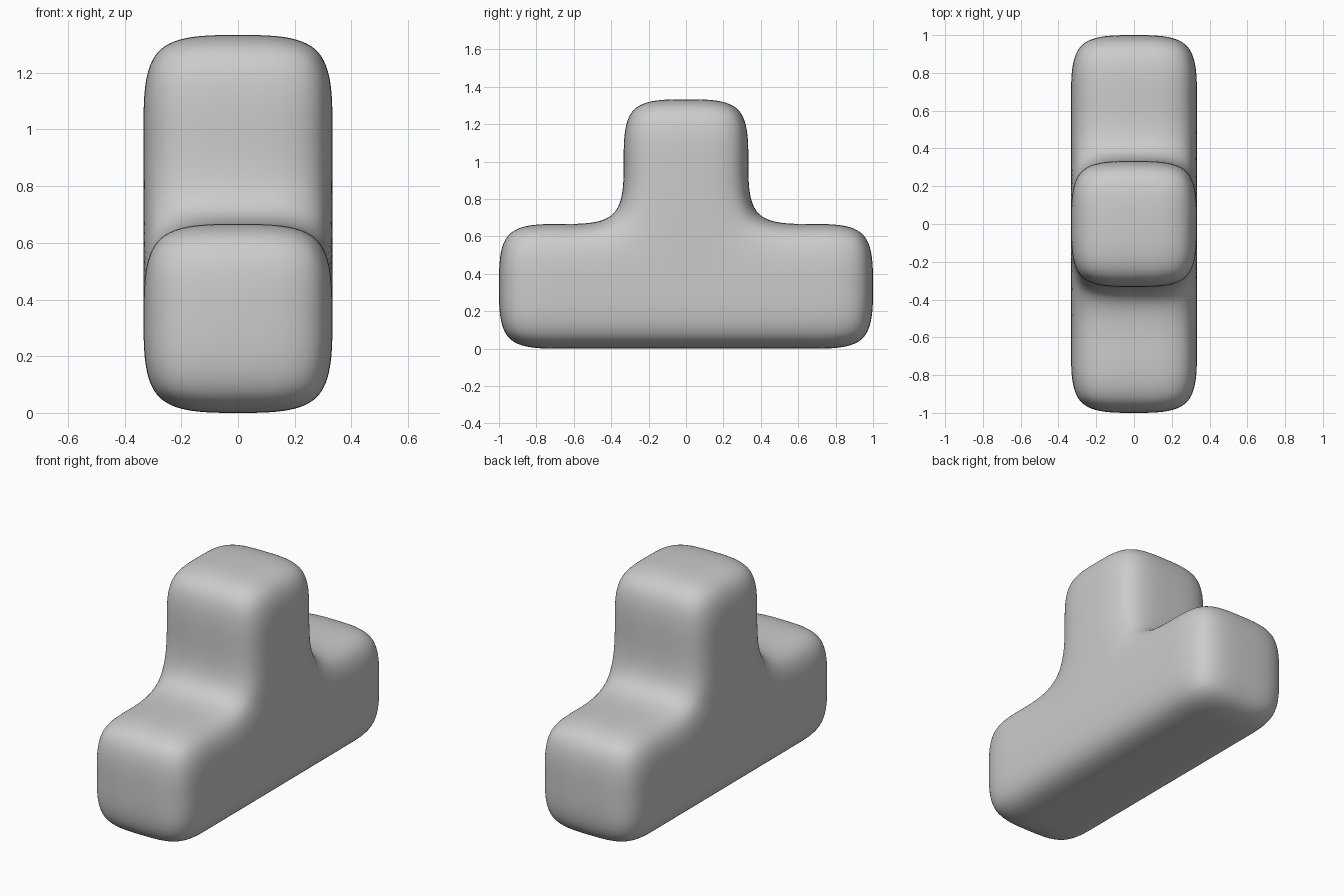
import bpy, bmesh
from mathutils import Vector

if "Cube" in bpy.data.objects:
    bpy.data.objects.remove(bpy.data.objects["Cube"])

CELL = 2 / 3  # edge length of one block cell

# Centre cell of the bottom row
bm = bmesh.new()
bmesh.ops.create_cube(bm, size=CELL)
bmesh.ops.translate(bm, verts=bm.verts, vec=(0, 0, CELL / 2))
bm.normal_update()

# Two arms and the upright stem, each one cell long
for direction in (Vector((0, -1, 0)), Vector((0, 1, 0)), Vector((0, 0, 1))):
    face = next(f for f in bm.faces if f.normal.dot(direction) > 0.9
                and f.calc_center_median().xy.length < CELL * 0.6)
    new = bmesh.ops.extrude_discrete_faces(bm, faces=[face])["faces"][0]
    bmesh.ops.translate(bm, verts=new.verts, vec=direction * CELL)
    bm.normal_update()

# Halve every cell so the rounding stays close to the edges
bmesh.ops.subdivide_edges(bm, edges=bm.edges[:], cuts=1, use_grid_fill=True)
bmesh.ops.recalc_face_normals(bm, faces=bm.faces[:])

mesh = bpy.data.meshes.new("rounded_t_block")
bm.to_mesh(mesh)
bm.free()
mesh.shade_smooth()
block = bpy.data.objects.new("rounded_t_block", mesh)
bpy.context.collection.objects.link(block)

# Rounded surface
sub = block.modifiers.new("rounding", 'SUBSURF')
sub.levels = sub.render_levels = 4
